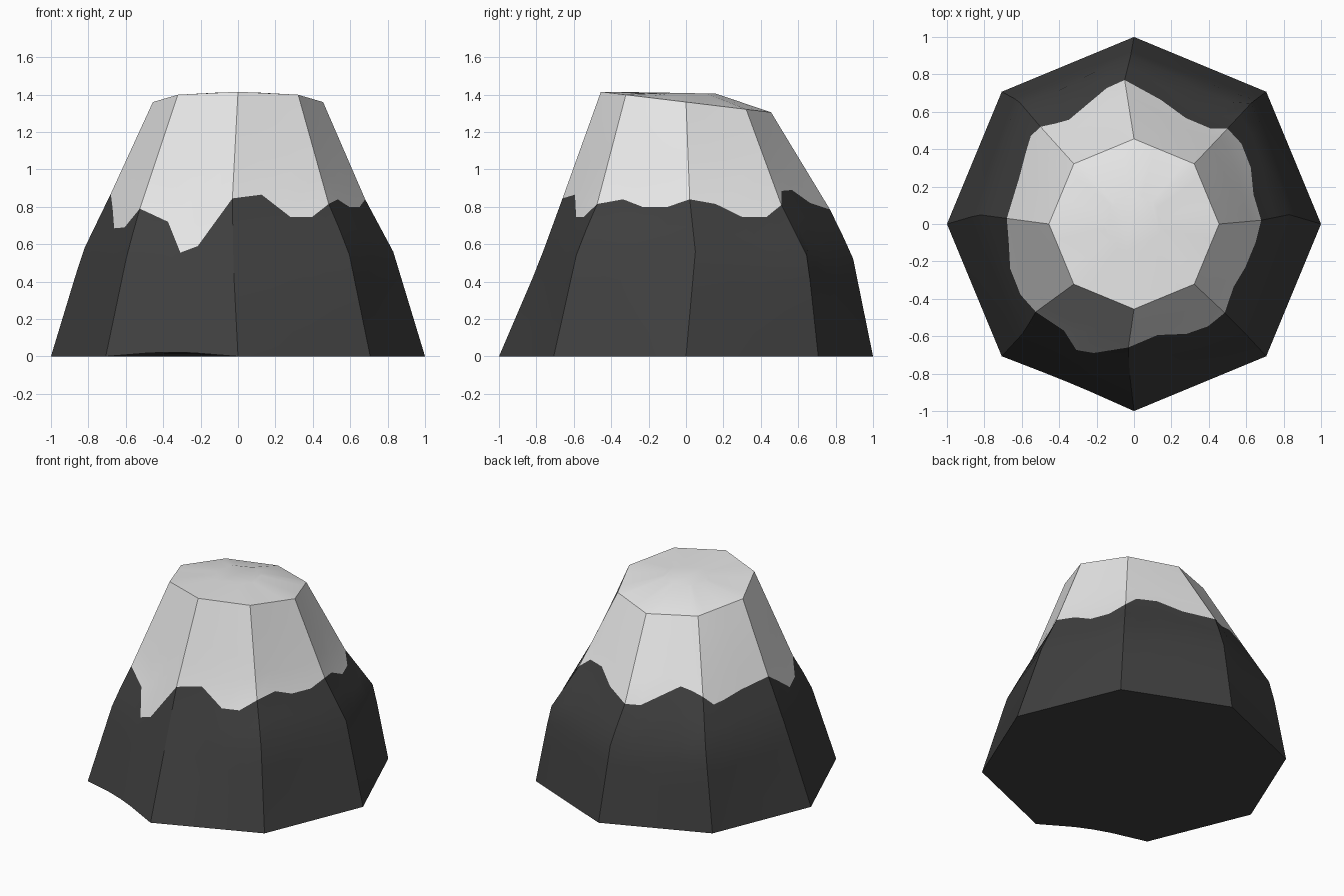
import bpy, bmesh, math
from mathutils import Vector

if "Cube" in bpy.data.objects:
    bpy.data.objects.remove(bpy.data.objects["Cube"])

# Corner ridges (every 45 degrees from +x): point at the mid kink, point at the snow line
MID = [(.83, .05, .56), (.63, .65, .53), (-.02, .89, .54), (-.62, .66, .55),
       (-.83, .05, .56), (-.59, -.58, .56), (-.025, -.79, .49), (.59, -.58, .57)]
SNOW = [(.68, .02, .84), (.5, .51, .81), (-.05, .77, .785), (-.5, .52, .86),
        (-.68, .03, .87), (-.525, -.47, .79), (-.03, -.66, .845), (.485, -.475, .815)]
# Snow edge inside each side: (fraction along the side, height)
DRIPS = [[(.28, .815), (.53, .745), (.78, .745)],
         [(.13, .885), (.38, .89), (.65, .82)],
         [(.2, .785), (.7, .91), (.85, .89)],
         [(.15, .80), (.3, .81), (.57, .84)],
         [(.25, .79), (.5, .685), (.75, .69)],
         [(.33, .72), (.5, .555), (.66, .59)],
         [(.31, .865), (.57, .745), (.78, .745)],
         [(.27, .84), (.49, .80), (.76, .80)]]
LOW, HIGH = 6, 4   # rows of faces below and above the snow edge


def rim(k, r):
    a = math.radians(45 * k)
    return r * math.cos(a), r * math.sin(a)


def ridge(k):
    x, y = rim(k, .455)
    return [Vector((*rim(k, 1), 0)), Vector(MID[k]), Vector(SNOW[k]),
            Vector((x, y, 1.36 - .121 * y))]


RIDGES = [ridge(k) for k in range(8)]


def at_height(k, z):
    pts = RIDGES[k]
    for a, b in zip(pts, pts[1:]):
        if z <= b.z or b is pts[-1]:
            return a.lerp(b, (z - a.z) / (b.z - a.z))


def on_side(k, t, z):
    return at_height(k, z).lerp(at_height((k + 1) % 8, z), t)


def material(name, value):
    m = bpy.data.materials.new(name)
    m.diffuse_color = (value, value, value, 1)
    m.use_nodes = True
    m.node_tree.nodes["Principled BSDF"].inputs["Base Color"].default_value = m.diffuse_color
    return m


bm = bmesh.new()

# Columns of points around the mountain, each split at the snow edge
columns = []
for k in range(8):
    n = (k + 1) % 8
    for t, zs in [(0, SNOW[k][2])] + DRIPS[k]:
        foot = .022 * math.sin(math.pi * t) if k == 5 else 0
        top = RIDGES[k][3].z * (1 - t) + RIDGES[n][3].z * t
        heights = [foot + (zs - foot) * i / LOW for i in range(LOW)]
        heights += [zs + (top - zs) * i / HIGH for i in range(HIGH)]
        col = [on_side(k, t, z) for z in heights]
        col.append(RIDGES[k][3].lerp(RIDGES[n][3], t))
        # domed summit rows
        x, y = Vector((*rim(k, .16), 0)).lerp(Vector((*rim(n, .16), 0)), t).xy
        col.append(Vector((x, y, 1.408 - .02 * y)))
        columns.append([bm.verts.new(p) for p in col])

# Rock and snow faces
for c, d in zip(columns, columns[1:] + columns[:1]):
    for i in range(len(c) - 1):
        f = bm.faces.new((c[i], d[i], d[i + 1], c[i + 1]))
        f.material_index = 0 if i < LOW else 1

# Summit cap and underside
cap = bm.faces.new([c[-1] for c in columns])
cap.material_index = 1
bm.faces.new([c[0] for c in reversed(columns)])

mesh = bpy.data.meshes.new("mountain")
bm.to_mesh(mesh)
bm.free()
mesh.materials.append(material("dark rock", .05))
mesh.materials.append(material("snow", .8))
obj = bpy.data.objects.new("mountain", mesh)
bpy.context.collection.objects.link(obj)
bpy.context.view_layer.objects.active = obj
obj.select_set(True)
bpy.ops.object.shade_smooth_by_angle(angle=math.radians(30))
